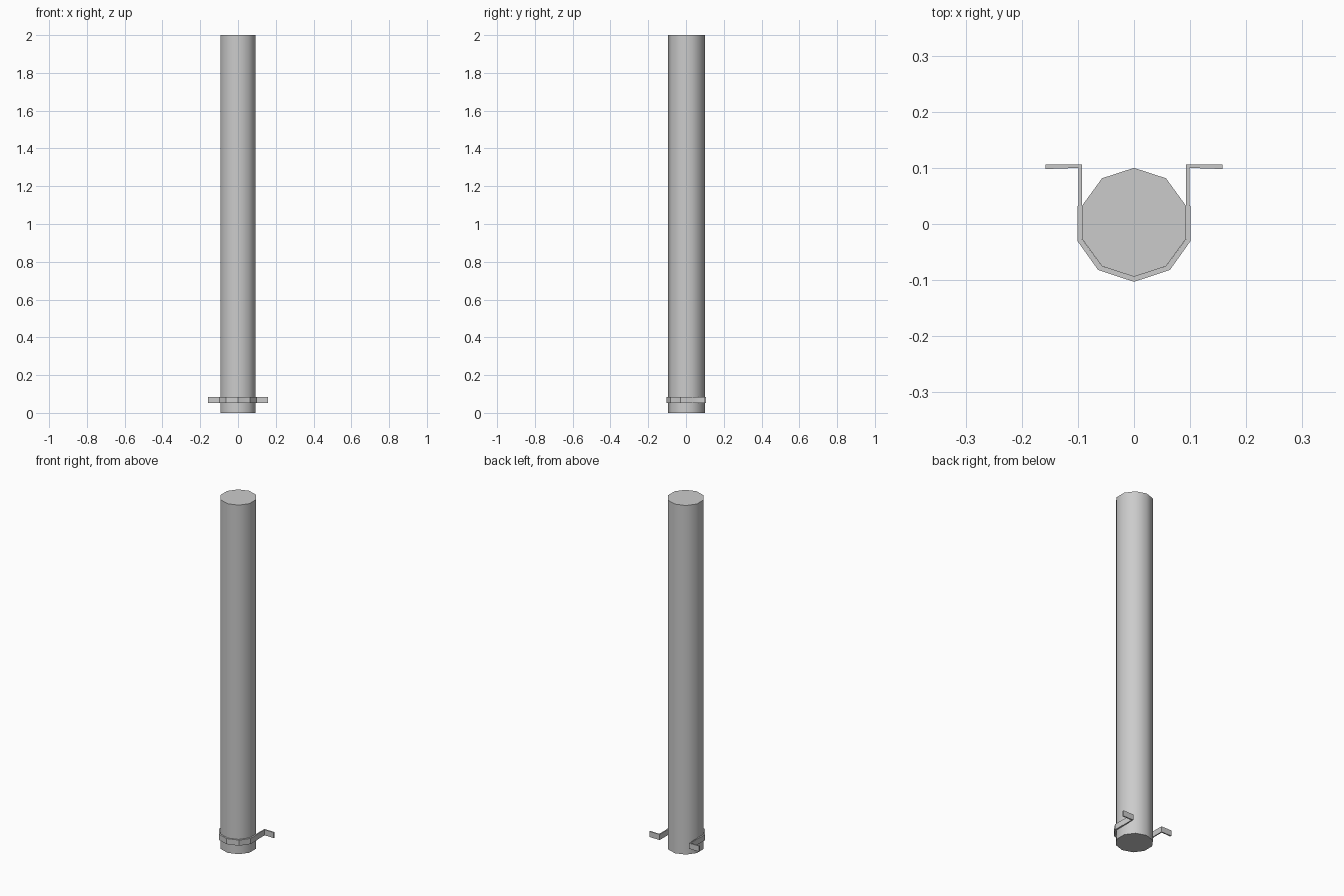
import bpy, bmesh, math

if "Cube" in bpy.data.objects:
    bpy.data.objects.remove(bpy.data.objects["Cube"])

R, CY = 0.097, 0.003  # pipe radius and y offset


def finish(bm, name, angle):
    bmesh.ops.recalc_face_normals(bm, faces=bm.faces)
    me = bpy.data.meshes.new(name)
    bm.to_mesh(me)
    bm.free()
    ob = bpy.data.objects.new(name, me)
    bpy.context.collection.objects.link(ob)
    bpy.ops.object.select_all(action='DESELECT')
    ob.select_set(True)
    bpy.context.view_layer.objects.active = ob
    bpy.ops.object.shade_smooth_by_angle(angle=math.radians(angle))
    return ob


def prism(name, points, z0, z1, angle):
    bm = bmesh.new()
    face = bm.faces.new([bm.verts.new((x, y, z0)) for x, y in points])
    top = bmesh.ops.extrude_face_region(bm, geom=[face])
    verts = [g for g in top["geom"] if isinstance(g, bmesh.types.BMVert)]
    bmesh.ops.translate(bm, verts=verts, vec=(0, 0, z1 - z0))
    if face.is_valid and not any(len(f.verts) == len(points) and
                                 f.calc_center_median().z < z0 + 1e-5 for f in bm.faces):
        bm.faces.new([v for v in bm.verts if v.co.z < z0 + 1e-5])
    return finish(bm, name, angle)


# Ten-sided pipe with a corner facing the back
pipe = [(R * math.sin(i * math.tau / 10), CY + R * math.cos(i * math.tau / 10))
        for i in range(10)]
prism("pipe", pipe, 0, 2, 40)

# Clamp strap: right half outlines, mirrored to the left
outer = [(0.064, -0.082), (0.101, -0.03), (0.101, 0.03), (0.099, 0.035),
         (0.099, 0.100), (0.1575, 0.098)]
inner = [(0.1575, 0.106), (0.093, 0.106), (0.0925, 0.033), (0.0925, -0.027),
         (0.057, -0.0755)]


def mirrored(pts):
    return [(-x, y) for x, y in reversed(pts)]


strap = ([(0, -0.103)] + outer + inner + [(0, -0.094)]
         + mirrored(inner) + mirrored(outer))
prism("clamp_strap", strap, 0.053, 0.085, 30)
